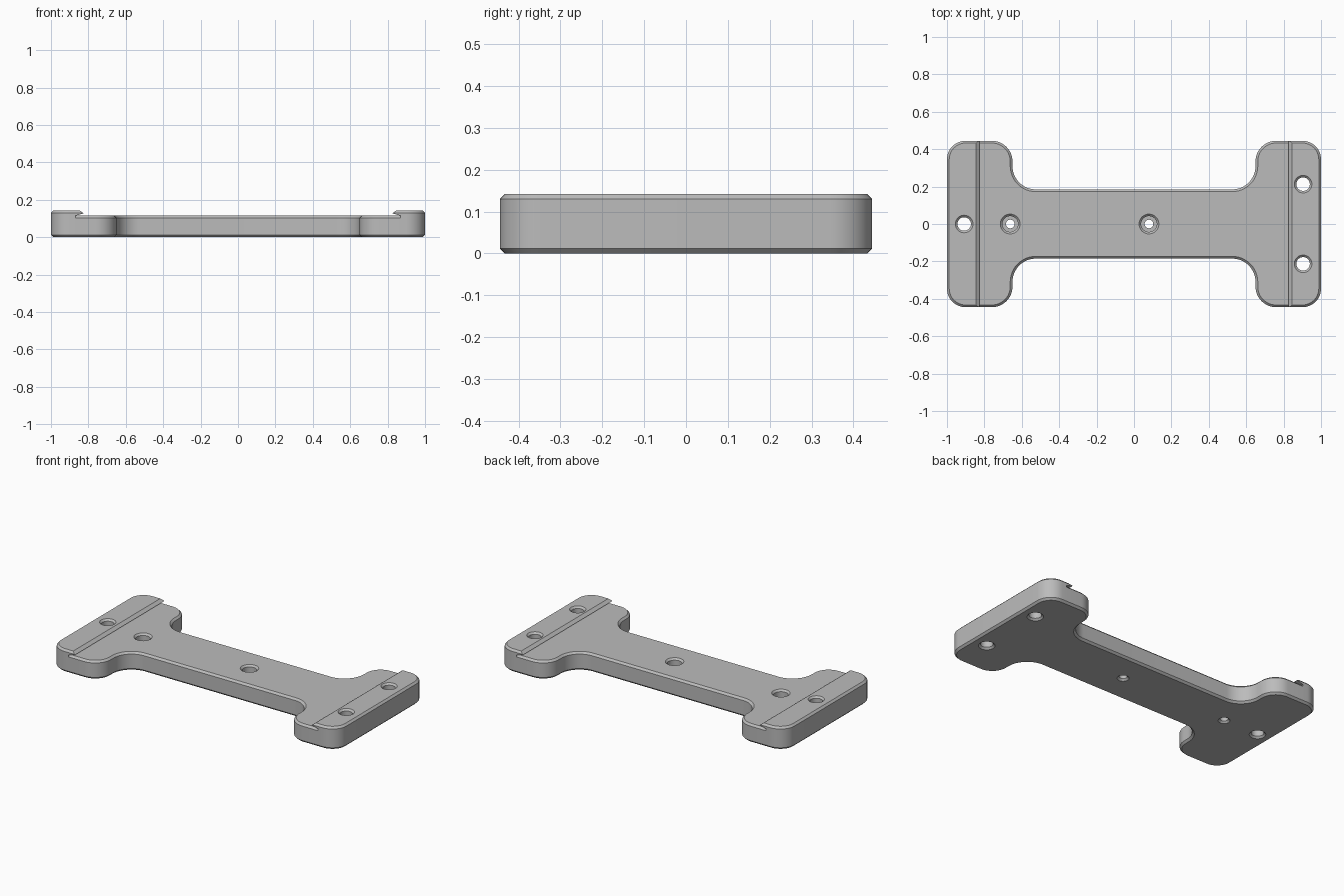
import bpy, bmesh
from math import sin, cos, pi, radians

if "Cube" in bpy.data.objects:
    bpy.data.objects.remove(bpy.data.objects["Cube"])

HEIGHT, FLOOR, BEVEL = 0.142, 0.115, 0.012
SPLIT = 0.87  # root of the undercut beside each raised end

grey = bpy.data.materials.new("plain grey")
grey.use_nodes = True
grey.diffuse_color = (0.5, 0.5, 0.5, 1)
grey.node_tree.nodes["Principled BSDF"].inputs["Base Color"].default_value = grey.diffuse_color


def loft(name, rings):
    """Closed solid through a stack of equal-sized rings."""
    bm = bmesh.new()
    loops = [[bm.verts.new(p) for p in ring] for ring in rings]
    for a, b in zip(loops, loops[1:]):
        for i in range(len(a)):
            j = (i + 1) % len(a)
            bm.faces.new((a[i], a[j], b[j], b[i]))
    bm.faces.new(loops[0][::-1])
    bm.faces.new(loops[-1])
    bmesh.ops.recalc_face_normals(bm, faces=bm.faces)
    mesh = bpy.data.meshes.new(name)
    bm.to_mesh(mesh)
    bm.free()
    mesh.materials.append(grey)
    ob = bpy.data.objects.new(name, mesh)
    bpy.context.collection.objects.link(ob)
    return ob


def arc(cx, cy, r, start, end, steps=12):
    angles = [radians(start + (end - start) * i / steps) for i in range(steps + 1)]
    return [(cx + r * cos(a), cy + r * sin(a)) for a in angles]


def outline(inset, z):
    """I-shaped outline with rounded corners, moved inward by inset."""
    outer, inner, fillet = 0.1, 0.11, 0.125
    half_depth, web, neck = 0.445, 0.185, 0.65
    q = arc(1 - outer, half_depth - outer, outer - inset, 0, 90)
    q += arc(neck + inner, half_depth - inner, inner - inset, 90, 180)
    q += arc(neck - fillet, web + fillet, fillet + inset, 0, -90)
    half = q + [(-x, y) for x, y in reversed(q)]
    return [(x, y, z) for x, y in half + [(-x, -y) for x, y in half]]


def body(name, top):
    return loft(name, [outline(BEVEL, 0), outline(0, BEVEL),
                       outline(0, top - BEVEL), outline(BEVEL, top)])


def prism(name, section):
    return loft(name, [[(x, y, z) for x, z in section] for y in (-0.6, 0.6)])


def revolve(name, x, y, profile, steps=40):
    return loft(name, [[(x + r * cos(2 * pi * i / steps), y + r * sin(2 * pi * i / steps), z)
                        for i in range(steps)] for r, z in profile])


def cut(ob, tool, operation):
    mod = ob.modifiers.new("cut", 'BOOLEAN')
    mod.operation, mod.solver, mod.object = operation, 'EXACT', tool
    bpy.context.view_layer.objects.active = ob
    bpy.ops.object.modifier_apply(modifier=mod.name)


helpers = []

# Lower plate between the raised ends
plate = body("lower_plate", FLOOR)
box = prism("plate_limit", [(-SPLIT, -0.1), (SPLIT, -0.1), (SPLIT, 0.3), (-SPLIT, 0.3)])
cut(plate, box, 'INTERSECT')
helpers.append(box)
parts = [plate]

# Raised ends, each with an undercut lip facing the middle
lip = [(SPLIT, -0.05), (SPLIT, FLOOR), (0.825, 0.127), (0.845, HEIGHT),
       (0.865, 0.157), (1.1, 0.157), (1.1, -0.05)]
for name, side in (("left_raised_end", 1), ("right_raised_end", -1)):
    end = body(name, HEIGHT)
    limit = prism(name + "_limit", [(side * x, z) for x, z in lip])
    cut(end, limit, 'INTERSECT')
    helpers.append(limit)
    parts.append(end)

# Chamfered through holes in the raised ends
through = [(0.058, -0.011), (0.036, 0.011), (0.036, HEIGHT - 0.011), (0.058, HEIGHT + 0.011)]
holes = [revolve("hole_cutter", x, y, through)
         for x, y in ((-0.908, 0), (0.904, 0.213), (0.904, -0.213))]

# Counterbored screw holes in the plate
screw = [(0.045, -0.011), (0.023, 0.011), (0.023, 0.055), (0.042, 0.055),
         (0.042, FLOOR - 0.011), (0.064, FLOOR + 0.011)]
bores = [revolve("screw_cutter", x, 0, screw) for x in (-0.662, 0.08)]

for hole in holes:
    side = 1 if hole.data.vertices[0].co.x > 0 else 2
    cut(parts[side], hole, 'DIFFERENCE')
    cut(plate, hole, 'DIFFERENCE')
for bore in bores:
    cut(plate, bore, 'DIFFERENCE')

for helper in helpers + holes + bores:
    bpy.data.objects.remove(helper)

# Smooth rounded walls, crisp chamfers
for ob in parts:
    ob.data.polygons.foreach_set("use_smooth", [True] * len(ob.data.polygons))
    ob.data.set_sharp_from_angle(angle=radians(30))
